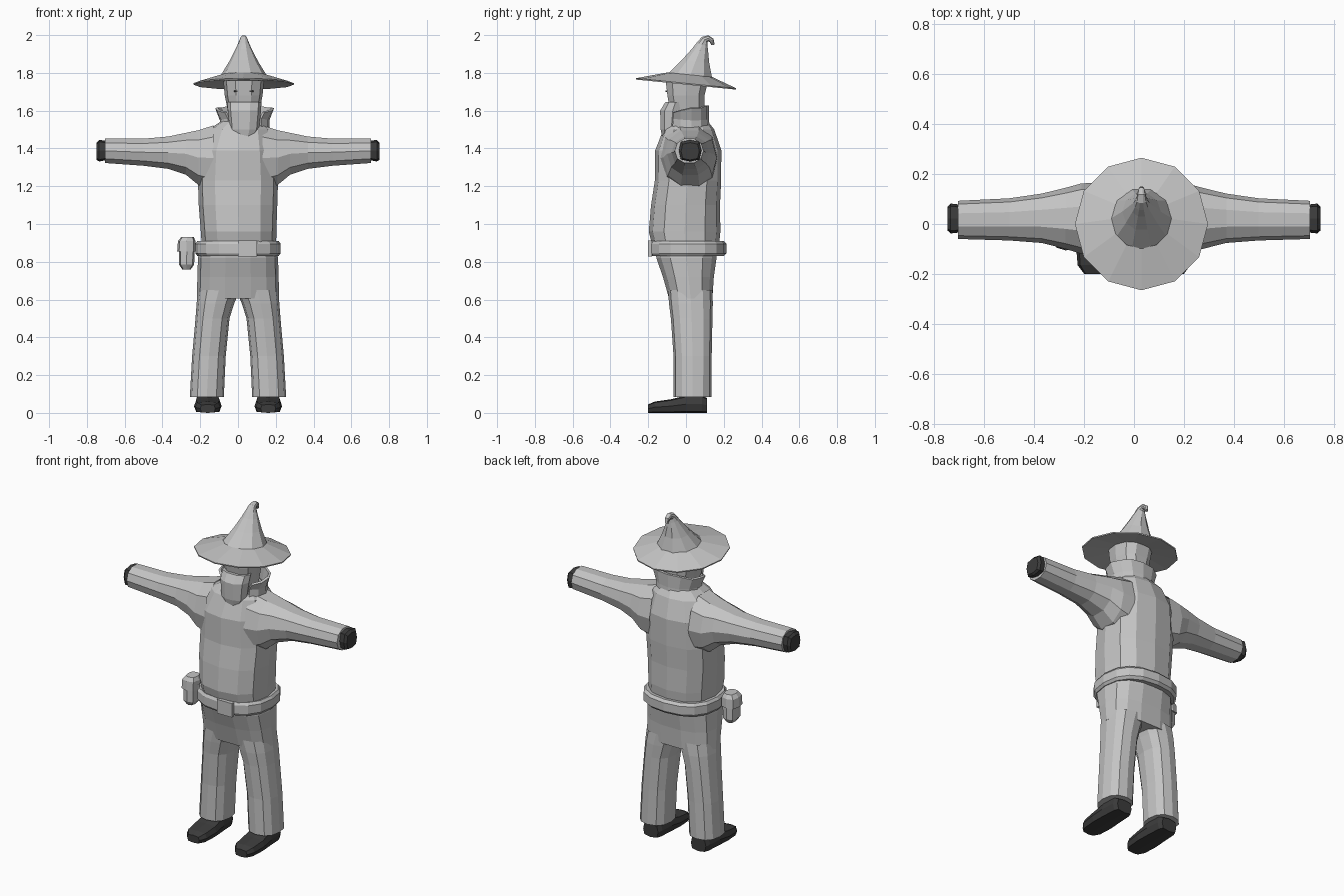
import bpy, bmesh, math
from mathutils import Vector

if "Cube" in bpy.data.objects:
    bpy.data.objects.remove(bpy.data.objects["Cube"])


def material(name, v):
    m = bpy.data.materials.new(name)
    m.diffuse_color = (v, v, v, 1)
    m.use_nodes = True
    m.node_tree.nodes["Principled BSDF"].inputs["Base Color"].default_value = m.diffuse_color
    return m


LIGHT = material("light grey", 0.55)
DARK = material("dark grey", 0.045)


def ring(c, u, v, n=12, p=2.0, start=0.0, sweep=2 * math.pi):
    """Superellipse ring around c with half-axes u and v."""
    closed = sweep > 6.28
    pts = []
    for i in range(n):
        a = start + sweep * i / (n if closed else n - 1)
        cs, sn = math.cos(a), math.sin(a)
        k = 2 / p
        pts.append(Vector(c) + Vector(u) * math.copysign(abs(cs) ** k, cs)
                   + Vector(v) * math.copysign(abs(sn) ** k, sn))
    return pts


def flat(z, x0, x1, y0, y1, n=12, p=2.3):
    """Horizontal ring from its extents."""
    return ring(((x0 + x1) / 2, (y0 + y1) / 2, z),
                ((x1 - x0) / 2, 0, 0), (0, (y1 - y0) / 2, 0), n, p)


def loft(name, rings, mat, caps=(True, True), closed=True, thick=0):
    bm = bmesh.new()
    vs = [[bm.verts.new(p) for p in r] for r in rings]
    n = len(vs[0])
    for a, b in zip(vs, vs[1:]):
        for i in range(n if closed else n - 1):
            j = (i + 1) % n
            bm.faces.new((a[i], a[j], b[j], b[i]))
    if caps[0]:
        bm.faces.new(vs[0])
    if caps[1]:
        bm.faces.new(vs[-1])
    bmesh.ops.recalc_face_normals(bm, faces=bm.faces)
    me = bpy.data.meshes.new(name)
    bm.to_mesh(me)
    bm.free()
    me.materials.append(mat)
    ob = bpy.data.objects.new(name, me)
    bpy.context.collection.objects.link(ob)
    if thick:
        mod = ob.modifiers.new("thickness", 'SOLIDIFY')
        mod.thickness = thick
        mod.offset = 0
    return ob


def box(name, lo, hi, mat):
    return loft(name, [[Vector((x, y, z)) for x, y in
                        ((lo[0], lo[1]), (hi[0], lo[1]), (hi[0], hi[1]), (lo[0], hi[1]))]
                       for z in (lo[2], hi[2])], mat)


# Hips and torso
loft("trouser_hips", [flat(z, -h, h, a, b, 14, 2.6) for z, h, a, b in (
    (.605, .218, -.092, .142), (.72, .215, -.125, .15),
    (.82, .212, -.16, .165), (.89, .2, -.17, .17))], LIGHT)
loft("jacket_body", [flat(z, c - h, c + h, a, b, 12, 2.5) for z, c, h, a, b in (
    (.89, .005, .197, -.18, .175), (.96, .003, .2, -.197, .182), (1.1, 0, .208, -.185, .18),
    (1.23, 0, .212, -.165, .186), (1.39, 0, .2, -.163, .187),
    (1.5, .01, .165, -.12, .15), (1.55, .02, .1, -.08, .11))], LIGHT)

# Belt with keeper and side pouch
loft("belt", [flat(z, -h, h, a, b, 16, 2.4) for z, h, a, b in (
    (.835, .195, -.16, .165), (.83, .215, -.185, .2), (.845, .226, -.195, .214),
    (.895, .226, -.195, .214), (.91, .215, -.185, .2), (.905, .19, -.165, .17))],
    LIGHT, (False, False))
box("belt_keeper", (.0, -.202, .828), (.1, -.18, .912), LIGHT)
loft("pouch", [flat(z, a, b, -.05 - h, -.05 + h, 8, 3) for z, a, b, h in (
    (.76, -.295, -.25, .035), (.785, -.312, -.232, .05), (.86, -.312, -.23, .05))], LIGHT)
loft("pouch_flap", [flat(z, a, b, -.05 - h, -.05 + h, 8, 3) for z, a, b, h in (
    (.855, -.322, -.225, .056), (.91, -.318, -.225, .054), (.932, -.3, -.235, .04))], LIGHT)

for s, side in ((-1, "left"), (1, "right")):
    # Trouser leg
    loft(side + "_leg", [flat(z, s * a, s * b, c, d, 12, 2.4) for z, a, b, c, d in (
        (.085, .075, .255, -.066, .135), (.3, .065, .243, -.066, .136),
        (.5, .045, .225, -.08, .14), (.58, .02, .219, -.09, .142),
        (.65, -.01, .212, -.095, .14))], LIGHT, (True, False))
    # Shoe
    loft(side + "_shoe", [ring((s * .16, y, h / 2), (w, 0, 0), (0, 0, h / 2), 8, 4)
                          for y, w, h in ((-.2, .04, .045), (-.165, .066, .06),
                                          (-.08, .073, .072), (0, .068, .092),
                                          (.085, .062, .092), (.11, .05, .08))], DARK)
    # Sleeve
    loft(side + "_sleeve", [ring((s * x, (a + b) / 2, (c + d) / 2), (0, (b - a) / 2, 0),
                                 (0, 0, (d - c) / 2), 10, 2.2)
                            for x, a, b, c, d in (
                                (.13, -.135, .165, 1.17, 1.53), (.21, -.12, .163, 1.2, 1.503),
                                (.275, -.1, .145, 1.255, 1.488), (.37, -.076, .122, 1.288, 1.467),
                                (.5, -.066, .103, 1.305, 1.455), (.705, -.06, .093, 1.32, 1.455))],
         LIGHT, (False, True))
    # Hand
    loft(side + "_hand", [ring((s * x, .022, z), (0, w, 0), (0, 0, h), 8, 3.5)
                          for x, z, w, h in ((.69, 1.39, .055, .05), (.735, 1.388, .06, .057),
                                             (.748, 1.385, .048, .046))], DARK)
    # Eye
    ex = .03 + s * .042
    box(side + "_eye", (ex - .01, -.108, 1.7), (ex + .01, -.1, 1.708), DARK)

# Head and beard
loft("head", [flat(z, .03 - h, .03 + h, a, b, 10, 2.6) for z, h, a, b in (
    (1.49, .07, -.06, .08), (1.61, .086, -.09, .1), (1.68, .1, -.102, .102),
    (1.76, .108, -.112, .122))], LIGHT)
loft("beard", [flat(z, .034 - h, .034 + h, a, b, 10, 2.2) for z, h, a, b in (
    (1.45, .045, -.125, -.07), (1.5, .078, -.137, -.02), (1.6, .088, -.14, 0),
    (1.645, .09, -.112, 0))], LIGHT)

# Flared collar, open at the front
collar = []
for z, rx, ry, front in ((1.49, .125, .105, .02), (1.55, .125, .1, .01), (1.615, .15, .1, -.03)):
    pts = ring((.035, .015, z), (rx, 0, 0), (0, ry, 0), 11, 2.2,
               math.radians(-50), math.radians(280))
    for q in pts:
        q.z += front * max(0, -(q.y - .015) / ry) + (.012 if z > 1.6 and q.y > .08 else 0)
    collar.append(pts)
loft("collar", collar, LIGHT, (False, False), False, .014)


# Pointed hat: brim and crown with a curled tip
def tilted(y, z, r, t, n):
    return ring((.03, y, z), (r, 0, 0), (0, r * math.cos(t), -r * math.sin(t)), n)


loft("hat_brim", [tilted(y, z, r, .1, 12) for y, z, r in (
    (.01, 1.755, .1), (0, 1.738, .266), (0, 1.745, .267), (.02, 1.79, .12))],
    LIGHT, (False, False))
loft("hat_crown", [tilted(y, z, r, t, 10) for y, z, r, t in (
    (.02, 1.78, .126, .1), (.05, 1.86, .077, .1), (.074, 1.92, .046, .15),
    (.085, 1.95, .032, .3), (.098, 1.975, .022, .8), (.118, 1.983, .017, 1.57),
    (.136, 1.972, .014, 2.4), (.143, 1.948, .009, 2.9))], LIGHT, (False, True))
